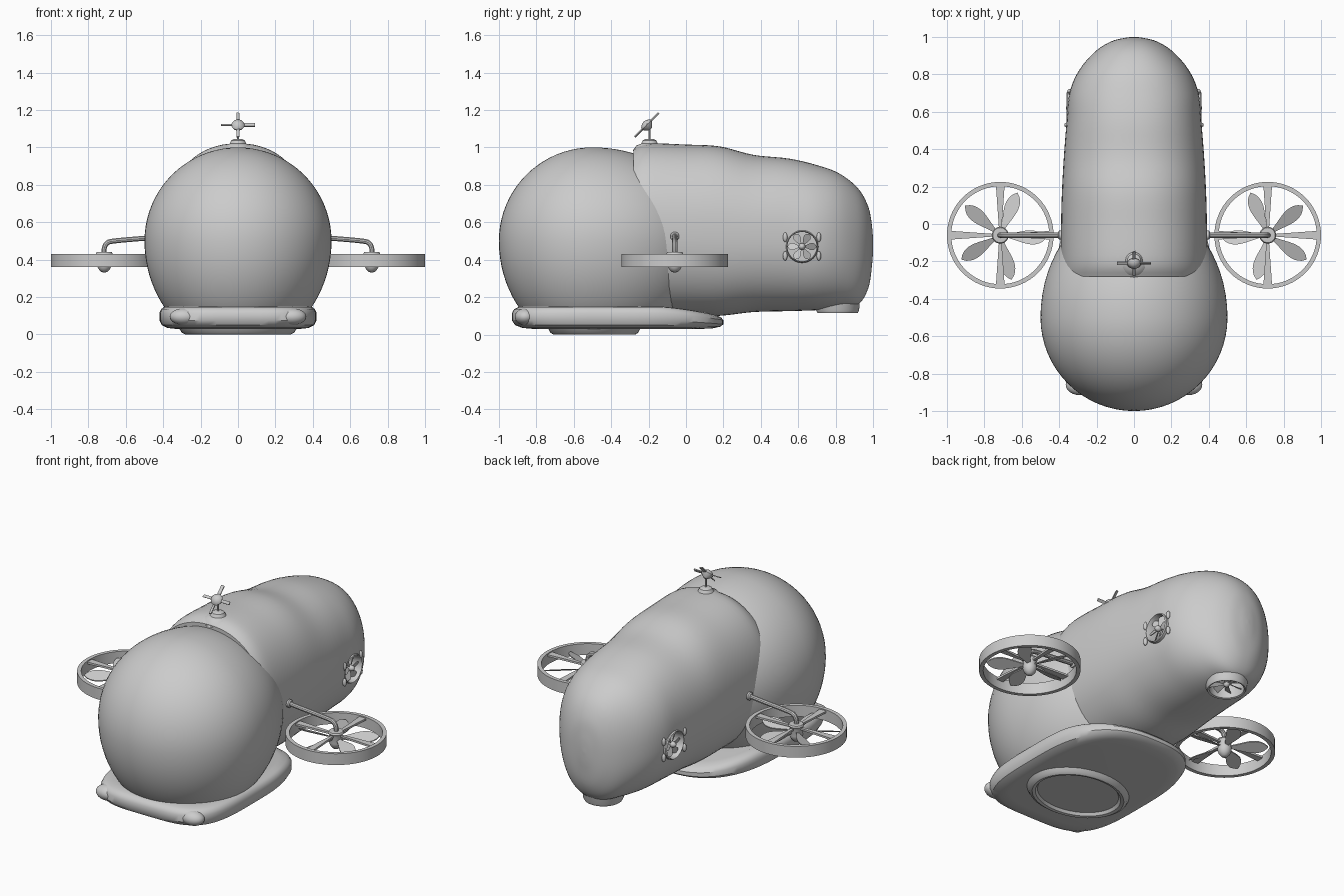
import bpy, bmesh, math
from math import pi, sin, cos, radians
from mathutils import Matrix, Vector

cube = bpy.data.objects.get("Cube")
if cube:
    bpy.data.objects.remove(cube)

grey = bpy.data.materials.new("plain_grey")
grey.use_nodes = True
grey.diffuse_color = (0.6, 0.6, 0.6, 1)
grey.node_tree.nodes["Principled BSDF"].inputs["Base Color"].default_value = (0.6, 0.6, 0.6, 1)


def select(ob):
    bpy.ops.object.select_all(action='DESELECT')
    ob.select_set(True)
    bpy.context.view_layer.objects.active = ob


def smooth(ob, angle=35):
    select(ob)
    bpy.ops.object.shade_smooth_by_angle(angle=radians(angle))


def loft(name, rings, matrix=Matrix(), wrap=False):
    """Skin a list of equal rings; wrap joins the last ring to the first."""
    bm = bmesh.new()
    rows = [[bm.verts.new(p) for p in ring] for ring in rings]
    n = len(rows[0])
    pairs = list(zip(rows, rows[1:])) + ([(rows[-1], rows[0])] if wrap else [])
    for a, b in pairs:
        for i in range(n):
            j = (i + 1) % n
            bm.faces.new((a[i], a[j], b[j], b[i]))
    if not wrap:
        bm.faces.new(rows[0])
        bm.faces.new(rows[-1])
    bm.transform(matrix)
    bmesh.ops.remove_doubles(bm, verts=bm.verts, dist=0.0002)
    bmesh.ops.recalc_face_normals(bm, faces=bm.faces)
    mesh = bpy.data.meshes.new(name)
    bm.to_mesh(mesh)
    bm.free()
    mesh.materials.append(grey)
    ob = bpy.data.objects.new(name, mesh)
    bpy.context.collection.objects.link(ob)
    smooth(ob)
    return ob


def lathe(name, profile, matrix=Matrix(), wrap=False, n=48):
    """Turn (radius, height) points about the local z axis."""
    rings = [[(r * cos(2 * pi * i / n), r * sin(2 * pi * i / n), z) for i in range(n)]
             for r, z in profile]
    return loft(name, rings, matrix, wrap)


def ball(name, centre, size):
    profile = [(sin(pi * i / 16), -cos(pi * i / 16)) for i in range(17)]
    return lathe(name, profile, Matrix.Translation(centre) @ Matrix.Diagonal((*size, 1)), n=24)


def blades(name, count, r0, r1, width, pitch, matrix, start=0, thick=0.006):
    """Flat blades around the local z axis; width is a function of span."""
    for k in range(count):
        rings = []
        for i in range(13):
            t = i / 12
            w = max(width(t), 0.002) / 2
            c, s = w * cos(pitch), w * sin(pitch)
            x, h = r0 + (r1 - r0) * t, thick / 2
            rings.append([(x, -c, -s - h), (x, c, s - h), (x, c, s + h), (x, -c, -s + h)])
        loft(f"{name}_{k + 1}", rings, matrix @ Matrix.Rotation(radians(start) + 2 * pi * k / count, 4, 'Z'))


def catmull(rows, steps):
    """Smooth interpolation through table rows."""
    out = []
    for i in range(len(rows) - 1):
        a, b, c, d = (Vector(rows[max(0, min(len(rows) - 1, i + k))]) for k in (-1, 0, 1, 2))
        for s in range(steps):
            t = s / steps
            out.append(b + (c - a) * t / 2 + (2 * a - 5 * b + 4 * c - d) * t * t / 2
                       + (3 * b - a - 3 * c + d) * t ** 3 / 2)
    return out + [Vector(rows[-1])]


def power(v, e):
    return math.copysign(abs(v) ** e, v)


def carve(ob, cutter):
    mod = ob.modifiers.new("recess", 'BOOLEAN')
    mod.operation, mod.solver, mod.object = 'DIFFERENCE', 'EXACT', cutter
    select(ob)
    bpy.ops.object.modifier_apply(modifier=mod.name)
    bpy.data.objects.remove(cutter)


# Round front cabin: sphere stretched to the rear and trimmed inside the sled
rings = []
for i in range(41):
    a = pi * i / 40
    z = -cos(a)
    ring = []
    for j in range(64):
        b = 2 * pi * j / 64
        y = sin(a) * sin(b)
        ring.append((sin(a) * cos(b) / 2, -0.5 + y * (0.625 if y > 0 else 0.5),
                     max(0.08, 0.5 + z * (0.5 if z > 0 else 0.575))))
    rings.append(ring)
loft("front_cabin", rings)

# Rear hull: stations of y, top, bottom, half width
stations = [(-0.28, 0.99, 0.1, 0.385), (-0.2, 1.02, 0.1, 0.39), (0, 1.015, 0.1, 0.39),
            (0.18, 1.005, 0.1, 0.385), (0.36, 0.96, 0.12, 0.375), (0.55, 0.94, 0.125, 0.36),
            (0.7, 0.905, 0.13, 0.345), (0.82, 0.86, 0.14, 0.295), (0.92, 0.78, 0.16, 0.21),
            (0.975, 0.68, 0.25, 0.125), (0.995, 0.57, 0.38, 0.05), (1, 0.48, 0.47, 0.005)]
rings = []
for y, top, low, half in catmull(stations, 5):
    mid, tall = (top + low) / 2, (top - low) / 2
    ring = []
    for j in range(72):
        b = 2 * pi * j / 72
        ring.append((half * power(cos(b), 0.9), y, mid + tall * power(sin(b), 0.9)))
    rings.append(ring)
hull = loft("rear_hull", rings)

# Recesses for the side fans and the tail thruster
fan_frames = {}
for side, s in (("left", 1), ("right", -1)):
    fan_frames[side] = Matrix.Translation((s * 0.35, 0.62, 0.47)) @ Matrix.Rotation(s * pi / 2, 4, 'Y')
    carve(hull, lathe("cutter", [(0.085, -0.09), (0.085, 0.2)], fan_frames[side]))
tail = Matrix.Translation((0, 0.81, 0.12))
carve(hull, lathe("cutter", [(0.1, -0.2), (0.1, 0.09)], tail))
smooth(hull)


def leaf(width):
    return lambda t: width * (abs(sin(pi * t ** 1.7)) ** 0.7 + 0.25 * (1 - t))


# Tail thruster: rim and vanes
lathe("tail_thruster_rim", [(0.098, 0), (0.108, -0.004), (0.115, 0.01), (0.125, 0.13), (0.098, 0.13)],
      tail, True)
blades("tail_thruster_blade", 8, 0.015, 0.1, lambda t: 0.02 + 0.02 * t, 0.6, tail @ Matrix.Translation((0, 0, 0.04)))
ball("tail_thruster_hub", (0, 0.81, 0.16), (0.02, 0.02, 0.025))

# Sled under the cabin, thinning toward the rear
rings = []
for z, scale in ((0.03, 0.8), (0.035, 0.9), (0.05, 0.97), (0.075, 1), (0.115, 1), (0.135, 0.98), (0.147, 0.94), (0.15, 0.86)):
    ring = []
    for j in range(80):
        b = 2 * pi * j / 80
        e = 0.5 if sin(b) < 0 else 0.77
        y = -0.365 + 0.565 * scale * power(sin(b), e)
        drop = 1 - 0.45 * max(0, min(1, (y + 0.15) / 0.35)) ** 1.5
        ring.append((0.42 * scale * power(cos(b), e), y, 0.03 + (z - 0.03) * drop))
    rings.append(ring)
loft("sled", rings)
for side, s in (("left", 1), ("right", -1)):
    ball(f"{side}_sled_lamp", (s * 0.29, -0.86, 0.095), (0.075, 0.055, 0.045))

# Landing pad with a shallow hollow
pad = Matrix.Translation((0, -0.49, 0)) @ Matrix.Diagonal((1.28, 1, 1, 1))
lathe("landing_pad", [(0.25, 0.04), (0.235, 0.01), (0.22, 0), (0.205, 0.004), (0.195, 0.02), (0, 0.02)], pad)

for side, s in (("left", 1), ("right", -1)):
    # Side fan set in the hull
    frame = fan_frames[side]
    lathe(f"{side}_side_fan_rim", [(0.078, -0.08), (0.087, -0.08), (0.087, 0.005), (0.082, 0.012), (0.078, 0.005)],
          frame, True)
    blades(f"{side}_side_fan_blade", 6, 0.012, 0.078, leaf(0.04), 0.5, frame @ Matrix.Translation((0, 0, -0.015)), 90)
    ball(f"{side}_side_fan_hub", frame @ Vector((0, 0, -0.01)), (0.025, 0.018, 0.018))
    for dy in (-1, 1):
        for dz in (-1, 1):
            ball(f"{side}_fan_vent", (s * (0.353 - 0.008 * dy), 0.62 + dy * 0.09, 0.47 + dz * 0.05),
                 (0.012, 0.012, 0.025))

    # Lift rotor: shroud, struts, blades, hub
    frame = Matrix.Translation((s * 0.715, -0.06, 0.395)) @ Matrix.Diagonal((s, 1, 1, 1))
    lathe(f"{side}_rotor_shroud", [(0.262, -0.035), (0.285, -0.035), (0.285, 0.035), (0.262, 0.035)],
          frame, True, 64)
    blades(f"{side}_rotor_strut", 4, 0.02, 0.27, lambda t: 0.012 + 0.035 * t, 0,
           frame @ Matrix.Translation((0, 0, 0.022)), 0, 0.012)
    blades(f"{side}_rotor_blade", 5, 0.03, 0.245, leaf(0.075), 0.4, frame, 40)
    lathe(f"{side}_rotor_hub", [(0, -0.065), (0.018, -0.06), (0.033, -0.042), (0.04, -0.02), (0.036, 0.02),
                                (0.045, 0.036), (0.04, 0.045), (0, 0.047)], frame, n=24)

    # Arm bending from the hull down to the hub
    path = bpy.data.curves.new(f"{side}_rotor_arm", 'CURVE')
    path.dimensions = '3D'
    path.bevel_depth, path.bevel_resolution, path.use_fill_caps = 0.014, 3, True
    line = path.splines.new('POLY')
    points = catmull([(0.33, -0.06, 0.53), (0.48, -0.06, 0.516), (0.66, -0.06, 0.5),
                      (0.7, -0.06, 0.488), (0.715, -0.06, 0.46), (0.715, -0.06, 0.42)], 4)
    line.points.add(len(points) - 1)
    for p, co in zip(line.points, points):
        p.co = (s * co.x, co.y, co.z, 1)
    arm = bpy.data.objects.new(path.name, path)
    bpy.context.collection.objects.link(arm)
    path.materials.append(grey)
    select(arm)
    bpy.ops.object.convert(target='MESH')
    smooth(bpy.context.object)

    # Collar where the arm meets the hull
    lathe(f"{side}_arm_collar", [(0.024, -0.03), (0.024, 0.015), (0.016, 0.022)],
          Matrix.Translation((s * 0.385, -0.06, 0.524)) @ Matrix.Rotation(s * pi / 2, 4, 'Y'), n=20)

# Roof wind vane: base, mast and tilted propeller
lathe("vane_base", [(0.09, -0.02), (0.07, 0.01), (0.045, 0.02), (0.035, 0.038), (0.02, 0.045), (0, 0.046)],
      Matrix.Translation((0, -0.195, 1)), n=32)
lathe("vane_mast", [(0.005, 0), (0.005, 0.1)], Matrix.Translation((0, -0.195, 1.02)), n=10)
frame = Matrix.Translation((0, -0.21, 1.12)) @ Matrix.Rotation(pi / 4, 4, 'X')
lathe("vane_hub", [(0.01, -0.03), (0.03, -0.012), (0.036, 0), (0.03, 0.012), (0.012, 0.022), (0, 0.024)], frame, n=20)
blades("vane_blade", 4, 0.02, 0.09, lambda t: 0.018, 0.3, frame)
